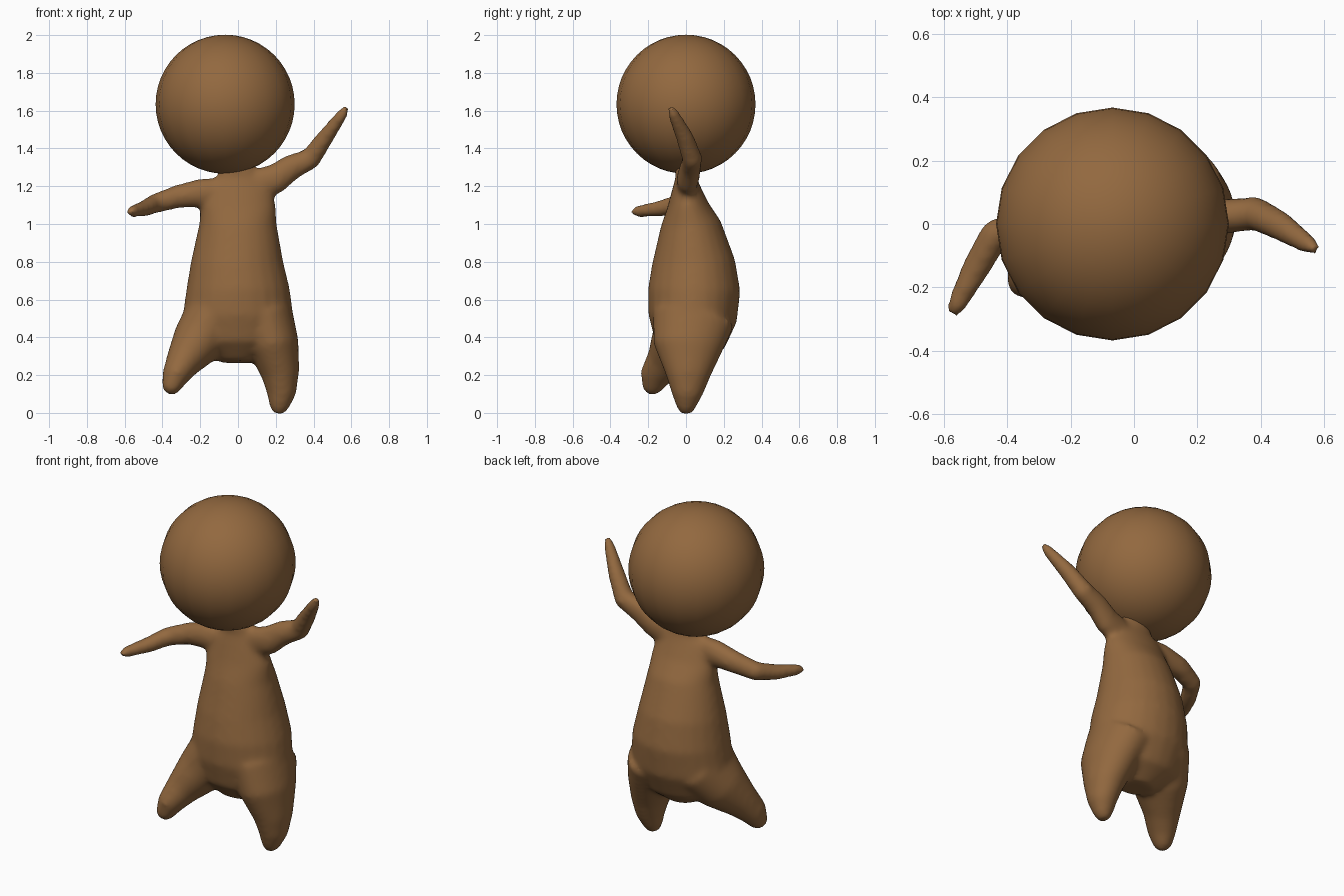
import bpy, bmesh, math
from mathutils import Vector

if "Cube" in bpy.data.objects:
    bpy.data.objects.remove(bpy.data.objects["Cube"])

brown = bpy.data.materials.new("warm brown")
brown.diffuse_color = (0.29, 0.14, 0.05, 1)
brown.use_nodes = True
brown.node_tree.nodes["Principled BSDF"].inputs["Base Color"].default_value = brown.diffuse_color


def loft(bm, sections, n=24):
    """Closed tube of elliptical rings: (centre, half width, half depth)."""
    pts = [Vector(s[0]) for s in sections]
    rings = []
    for i, (c, a, b) in enumerate(sections):
        t = (pts[min(i + 1, len(pts) - 1)] - pts[max(i - 1, 0)]).normalized()
        u = t.cross(Vector((0, 1, 0))).normalized()
        v = t.cross(u)
        rings.append([bm.verts.new(pts[i] + u * a * math.cos(2 * math.pi * k / n)
                                   + v * b * math.sin(2 * math.pi * k / n)) for k in range(n)])
    for r, s in zip(rings, rings[1:]):
        for k in range(n):
            bm.faces.new((r[k], r[(k + 1) % n], s[(k + 1) % n], s[k]))
    bm.faces.new(rings[0])
    bm.faces.new(rings[-1])


torso = [((0, 0.01, 0.27), .10, .09), ((0, .02, .36), .25, .185), ((0, .035, .5), .295, .235),
         ((0, .043, .65), .275, .245), ((-.005, .04, .8), .245, .22), ((0, .025, 1.0), .205, .16),
         ((0, .01, 1.1), .2, .11), ((0, .002, 1.2), .17, .072), ((0, 0, 1.25), .12, .055),
         ((-.01, 0, 1.31), .09, .06)]
standing_leg = [((.14, .04, .5), .155, .22), ((.19, .012, .35), .135, .185), ((.225, .012, .2), .1, .12),
                ((.23, .006, .1), .077, .083), ((.217, 0, .03), .052, .052), ((.21, 0, -.004), .03, .03)]
raised_leg = [((-.13, .03, .52), .15, .21), ((-.21, -.03, .38), .14, .16), ((-.29, -.11, .27), .095, .105),
              ((-.335, -.165, .19), .07, .083), ((-.358, -.182, .125), .048, .052),
              ((-.365, -.185, .1), .025, .028)]
right_arm = [((-.05, 0, 1.16), .09, .05), ((-.2, 0, 1.165), .076, .06), ((-.32, .0, 1.145), .062, .056),
             ((-.44, -.035, 1.108), .052, .052), ((-.5, -.14, 1.08), .043, .046),
             ((-.56, -.255, 1.067), .032, .032), ((-.575, -.29, 1.064), .018, .018)]
left_arm = [((.05, 0, 1.19), .09, .05), ((.2, .01, 1.24), .08, .06), ((.29, .025, 1.305), .068, .056),
            ((.385, .033, 1.347), .058, .054), ((.46, -.005, 1.455), .046, .048),
            ((.555, -.067, 1.585), .03, .032), ((.577, -.082, 1.618), .018, .018)]

# Body: overlapping lofts fused into one soft skin
bm = bmesh.new()
for part in (torso, standing_leg, raised_leg, right_arm, left_arm):
    loft(bm, part)
bmesh.ops.recalc_face_normals(bm, faces=bm.faces)
mesh = bpy.data.meshes.new("body")
bm.to_mesh(mesh)
bm.free()
body = bpy.data.objects.new("body", mesh)
bpy.context.collection.objects.link(body)
mesh.materials.append(brown)
remesh = body.modifiers.new("fuse", 'REMESH')
remesh.mode = 'VOXEL'
remesh.voxel_size = 0.014
remesh.use_smooth_shade = True
soften = body.modifiers.new("soften", 'SMOOTH')
soften.factor = 0.5
soften.iterations = 14

# Head: big smooth ball
bpy.ops.mesh.primitive_uv_sphere_add(segments=20, ring_count=24, radius=0.368, location=(-.068, 0, 1.634))
head = bpy.context.object
head.name = "head"
head.data.materials.append(brown)
bpy.ops.object.shade_smooth()
